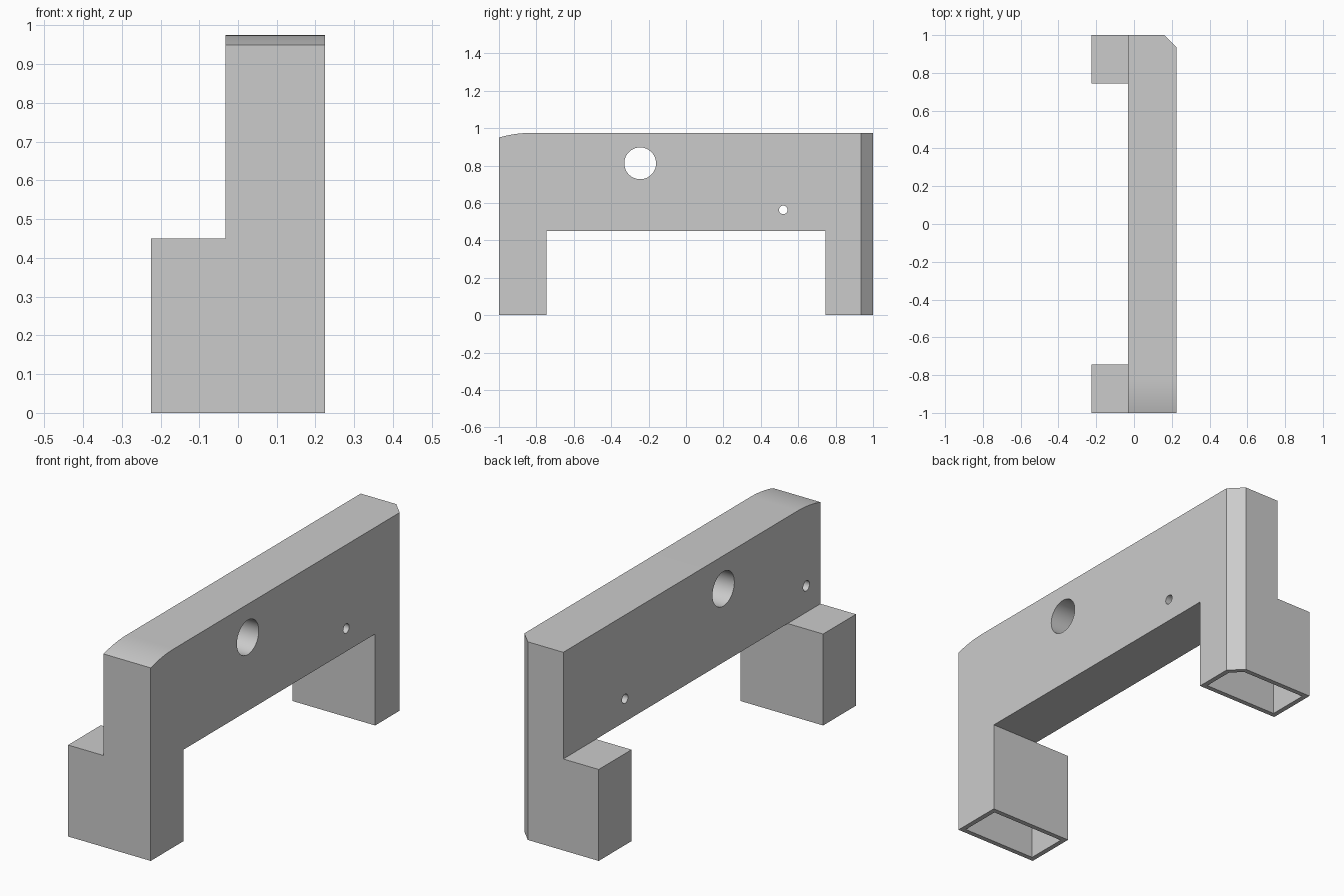
import bpy, bmesh, math
from mathutils import Vector

if "Cube" in bpy.data.objects:
    bpy.data.objects.remove(bpy.data.objects["Cube"])

grey = bpy.data.materials.new("plain grey")
grey.diffuse_color = (0.6, 0.6, 0.6, 1)
grey.use_nodes = True
grey.node_tree.nodes["Principled BSDF"].inputs["Base Color"].default_value = grey.diffuse_color

X0, XB, X1 = -0.225, -0.032, 0.225   # back of feet, back of beam, face
Z_LEG, Z_TOP = 0.45, 0.975
LEG, WALL, CH = 0.745, 0.024, 0.064


def prism(name, points, direction):
    """Extrude a closed 3D outline along a direction."""
    bm = bmesh.new()
    face = bm.faces.new([bm.verts.new(p) for p in points])
    ext = bmesh.ops.extrude_face_region(bm, geom=[face])
    moved = [v for v in ext["geom"] if isinstance(v, bmesh.types.BMVert)]
    bmesh.ops.translate(bm, verts=moved, vec=Vector(direction))
    bmesh.ops.recalc_face_normals(bm, faces=bm.faces[:])
    me = bpy.data.meshes.new(name)
    bm.to_mesh(me)
    bm.free()
    me.materials.append(grey)
    ob = bpy.data.objects.new(name, me)
    bpy.context.collection.objects.link(ob)
    return ob


def combine(target, other, operation):
    """Apply a boolean and remove the helper."""
    mod = target.modifiers.new("cut", "BOOLEAN")
    mod.operation, mod.solver, mod.object = operation, "EXACT", other
    bpy.context.view_layer.objects.active = target
    bpy.ops.object.modifier_apply(modifier=mod.name)
    bpy.data.objects.remove(other)


def drill(target, y, z, r, x_from, x_to):
    ring = [(x_from, y + r * math.cos(a), z + r * math.sin(a))
            for a in (math.tau * i / 48 for i in range(48))]
    combine(target, prism("drill", ring, (x_to - x_from, 0, 0)), "DIFFERENCE")


# Arch-shaped beam: side profile with a gently curved top end
R, RUN = 0.66, 0.18
arc = [(-1 + RUN - t, Z_TOP - R + math.sqrt(R * R - t * t))
       for t in (RUN * i / 10 for i in range(11))]
outline = arc + [(-1, 0), (-LEG, 0), (-LEG, Z_LEG), (LEG, Z_LEG),
                 (LEG, 0), (1, 0), (1, Z_TOP)]
beam = prism("bumper_beam", [(XB, y, z) for y, z in outline], (X1 - XB, 0, 0))

# Feet that reach backwards
for s in (-1, 1):
    plan = [(X0, s * LEG, 0), (0.05, s * LEG, 0), (0.05, s, 0), (X0, s, 0)]
    combine(beam, prism("foot", plan, (0, 0, Z_LEG)), "UNION")

# Vertical chamfer on one end
corner = [(X1 - CH, 1, -0.1), (X1 - CH, 1.1, -0.1), (X1 + 0.1, 1.1, -0.1),
          (X1 + 0.1, 1 - CH, -0.1), (X1, 1 - CH, -0.1)]
combine(beam, prism("chamfer", corner, (0, 0, 1.3)), "DIFFERENCE")

# Hollow legs, open at the bottom
for s in (-1, 1):
    a, b, e = X0 + WALL, X1 - WALL, 1 - WALL
    c = CH - 0.6 * WALL
    tip = [(b, s * e)] if s < 0 else [(b, e - c), (b - c, e)]
    plan = [(a, s * (LEG + WALL)), (b, s * (LEG + WALL))] + tip + [(a, s * e)]
    cavity = prism("cavity", [(x, y, -0.1) for x, y in plan],
                   (0, 0, Z_LEG - WALL + 0.1))
    combine(beam, cavity, "DIFFERENCE")

# Through holes, and one blind hole in the back
drill(beam, -0.245, 0.812, 0.085, -0.4, 0.4)
drill(beam, 0.52, 0.563, 0.023, -0.4, 0.4)
drill(beam, -0.89, 0.58, 0.025, -0.4, XB + 0.15)

bpy.ops.object.select_all(action="DESELECT")
beam.select_set(True)
bpy.context.view_layer.objects.active = beam
bpy.ops.object.shade_smooth_by_angle(angle=math.radians(20))
